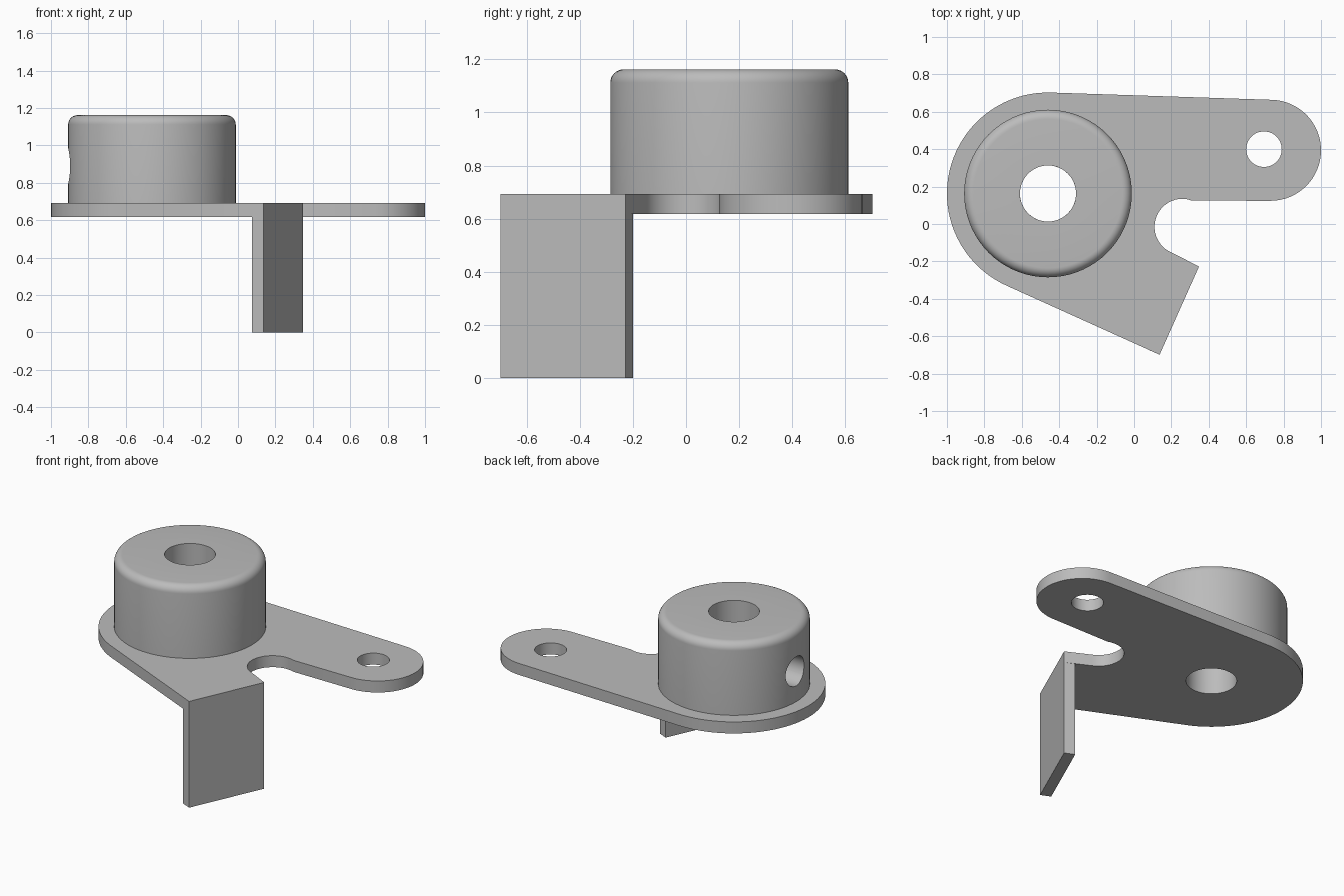
import bpy, bmesh, math
from math import cos, sin, radians
from mathutils import Vector, Matrix

cube = bpy.data.objects.get("Cube")
if cube:
    bpy.data.objects.remove(cube, do_unlink=True)

steel = bpy.data.materials.new("grey_metal")
steel.use_nodes = True
grey = (0.5, 0.5, 0.5, 1)
steel.diffuse_color = grey
steel.node_tree.nodes["Principled BSDF"].inputs["Base Color"].default_value = grey

HUB = (-0.46, 0.163)
BORE = 0.15
PLATE_LOW, PLATE_TOP, HUB_TOP = 0.617, 0.692, 1.162


def arc(centre, radius, start, end, steps):
    """Points along an arc, angles in degrees."""
    angles = [radians(start + (end - start) * i / steps) for i in range(steps + 1)]
    return [(centre[0] + radius * cos(a), centre[1] + radius * sin(a)) for a in angles]


def circle(centre, radius, steps=48):
    return arc(centre, radius, 0, 360, steps)[:-1]


def make_object(name, bm):
    bmesh.ops.recalc_face_normals(bm, faces=bm.faces[:])
    mesh = bpy.data.meshes.new(name)
    bm.to_mesh(mesh)
    bm.free()
    mesh.materials.append(steel)
    obj = bpy.data.objects.new(name, mesh)
    bpy.context.collection.objects.link(obj)
    return obj


def activate(obj):
    bpy.ops.object.select_all(action='DESELECT')
    obj.select_set(True)
    bpy.context.view_layer.objects.active = obj


def smooth(obj):
    activate(obj)
    bpy.ops.object.shade_smooth_by_angle(angle=radians(30))


def extrude_loops(name, loops, low, high):
    """Fill an outline with holes and give it thickness."""
    bm = bmesh.new()
    edges = []
    for loop in loops:
        verts = [bm.verts.new((x, y, low)) for x, y in loop]
        edges += [bm.edges.new((v, verts[i - 1])) for i, v in enumerate(verts)]
    bmesh.ops.triangle_fill(bm, edges=edges, use_beauty=True, normal=(0, 0, 1))
    up = bmesh.ops.extrude_face_region(bm, geom=bm.faces[:], use_keep_orig=True)
    moved = [g for g in up["geom"] if isinstance(g, bmesh.types.BMVert)]
    bmesh.ops.translate(bm, verts=moved, vec=(0, 0, high - low))
    return make_object(name, bm)


# Base plate: round hub end, slim arm, relief notch and the bend edge
bend_out, bend_in = Vector((0.137, -0.699)), Vector((0.348, -0.227))
outline = arc(HUB, 0.54, 88, 246, 40)
outline += [tuple(bend_out), tuple(bend_in)]
outline += arc((0.26, -0.015), 0.15, 246, 90, 20)
outline += [(0.285, 0.132), (0.31, 0.125)]
outline += arc((0.73, 0.394), 0.27, -90, 88, 32)
smooth(extrude_loops("base_plate", [outline, circle(HUB, BORE),
                                    circle((0.695, 0.4), 0.095)],
                     PLATE_LOW, PLATE_TOP))

# Bent flange hanging from the plate edge
along = (bend_in - bend_out).normalized()
inward = Vector((-along.y, along.x)) * 0.068
corners = [bend_out, bend_in, bend_in + inward, bend_out + inward]
extrude_loops("bent_flange", [[tuple(c) for c in corners]], 0, PLATE_LOW)

# Hub: turned profile with a rounded upper rim
profile = [(BORE, PLATE_TOP), (0.448, PLATE_TOP)]
profile += arc((0.398, HUB_TOP - 0.05), 0.05, 0, 90, 8)
profile += [(BORE, HUB_TOP)]
bm = bmesh.new()
ring = [bm.verts.new((HUB[0] + r, HUB[1], z)) for r, z in profile]
rim = [bm.edges.new((v, ring[i - 1])) for i, v in enumerate(ring)]
bmesh.ops.spin(bm, geom=ring + rim, cent=(*HUB, 0), axis=(0, 0, 1),
               angle=math.tau, steps=72)
bmesh.ops.remove_doubles(bm, verts=bm.verts[:], dist=0.0001)
hub = make_object("hub", bm)

# Set screw hole through the side wall of the hub
bm = bmesh.new()
place = Matrix.Translation((HUB[0] - 0.35, HUB[1], 0.89)) @ Matrix.Rotation(radians(90), 4, 'Y')
bmesh.ops.create_cone(bm, cap_ends=True, segments=40, radius1=0.095,
                      radius2=0.095, depth=0.6, matrix=place)
cutter = make_object("screw_hole_cutter", bm)
cutter.hide_render = True
cut = hub.modifiers.new("screw_hole", 'BOOLEAN')
cut.operation = 'DIFFERENCE'
cut.solver = 'EXACT'
cut.object = cutter
activate(hub)
bpy.ops.object.modifier_apply(modifier=cut.name)
bpy.data.objects.remove(cutter, do_unlink=True)
smooth(hub)
